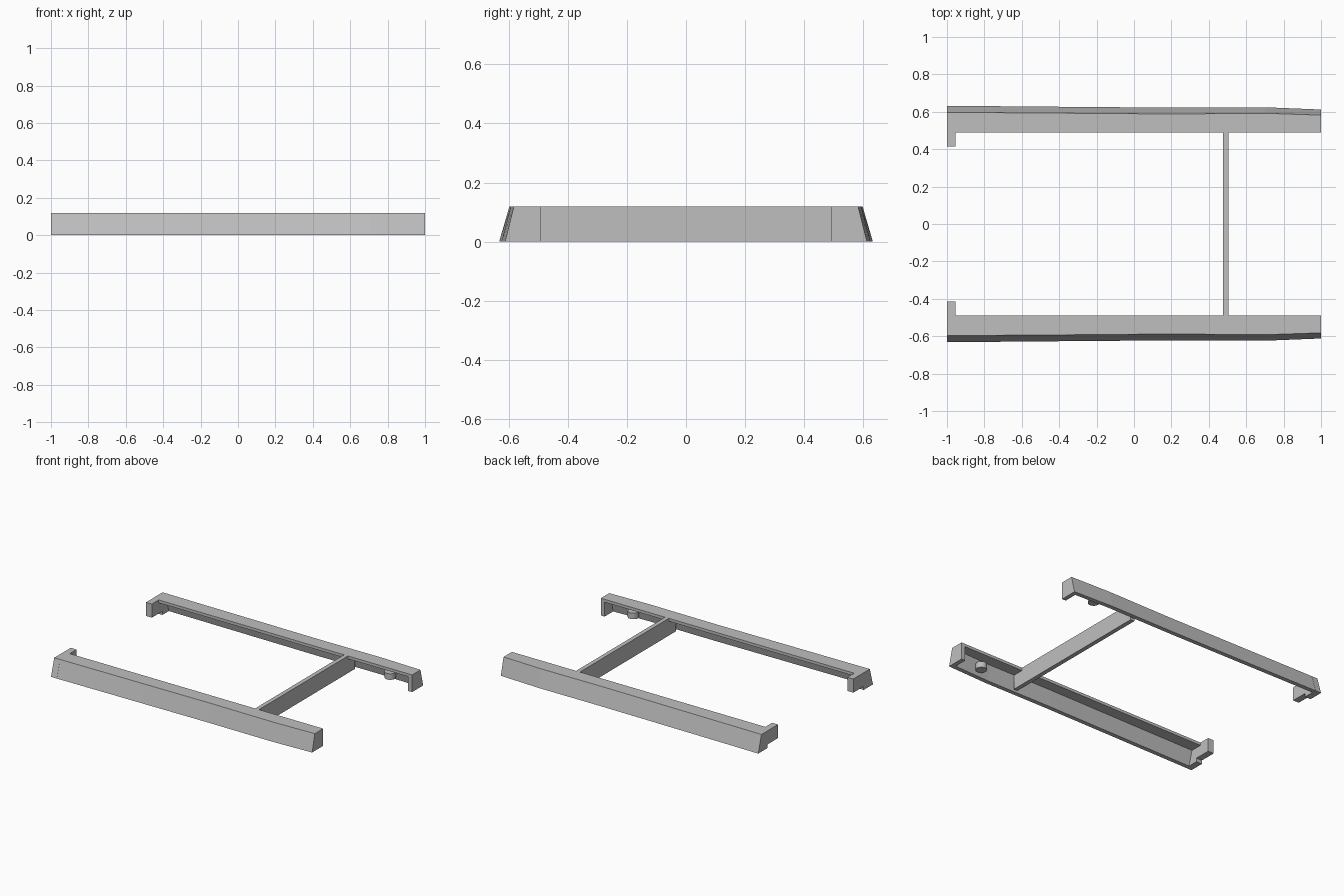
import bpy
import bmesh

cube = bpy.data.objects.get("Cube")
if cube:
    bpy.data.objects.remove(cube)

HEIGHT = 0.12
PLATE = 0.02      # thickness of the top shelf
WALL = 0.03       # thickness of the sloping outer wall
INNER = 0.49      # inner edge of the shelf

# Outer edge along the rail: x, top y, bottom y
STATIONS = [(-1, 0.597, 0.632), (-0.3, 0.592, 0.626), (0.2, 0.588, 0.622),
            (0.7, 0.592, 0.624), (1, 0.582, 0.612)]

grey = bpy.data.materials.new("light grey")
grey.use_nodes = True
colour = (0.52, 0.52, 0.52, 1)
grey.diffuse_color = colour
grey.node_tree.nodes["Principled BSDF"].inputs["Base Color"].default_value = colour


def loft(name, sections, side=1):
    """Skin matching closed sections, cap both ends, optionally mirror in y."""
    bm = bmesh.new()
    rings = [[bm.verts.new((x, y * side, z)) for x, y, z in s] for s in sections]
    n = len(rings[0])
    for a, b in zip(rings, rings[1:]):
        for i in range(n):
            j = (i + 1) % n
            bm.faces.new((a[i], a[j], b[j], b[i]))
    bm.faces.new(rings[0])
    bm.faces.new(rings[-1])
    bmesh.ops.recalc_face_normals(bm, faces=bm.faces)
    mesh = bpy.data.meshes.new(name)
    bm.to_mesh(mesh)
    bm.free()
    mesh.materials.append(grey)
    obj = bpy.data.objects.new(name, mesh)
    bpy.context.collection.objects.link(obj)
    return obj


def slab(name, x0, x1, profile, side=1):
    """Extrude a y-z profile from x0 to x1."""
    return loft(name, [[(x, y, z) for y, z in profile] for x in (x0, x1)], side)


def rail_section(x, top, bottom):
    slope = (bottom - top) / HEIGHT
    under = top - WALL + slope * PLATE
    return [(x, top, HEIGHT), (x, INNER, HEIGHT), (x, INNER, HEIGHT - PLATE),
            (x, under, HEIGHT - PLATE), (x, bottom - WALL, 0), (x, bottom, 0)]


for label, side in (("back", 1), ("front", -1)):
    # Angled rail: shelf and sloping outer wall
    loft(label + "_rail", [rail_section(*s) for s in STATIONS], side)

    # Plain end plate
    _, top, bottom = STATIONS[-1]
    slab(label + "_end_plate", 0.97, 1,
         [(top, HEIGHT), (INNER, HEIGHT), (INNER, 0), (bottom, 0)], side)

    # Opposite end plate with a raised inward tab
    _, top, bottom = STATIONS[0]
    slab(label + "_tab_plate", -1, -0.955,
         [(top, HEIGHT), (0.415, HEIGHT), (0.415, 0.025),
          (0.53, 0.025), (0.53, 0), (bottom, 0)], side)

    # Round peg on the inside of the wall
    bpy.ops.mesh.primitive_cylinder_add(
        vertices=20, radius=0.036, depth=0.042, location=(0.79, 0.548 * side, 0.045))
    peg = bpy.context.object
    peg.name = label + "_peg"
    peg.data.materials.append(grey)
    bpy.ops.object.shade_smooth_by_angle()

# Crossbar running from wall to wall under the shelves
slab("crossbar", 0.475, 0.505,
     [(-0.57, 0), (0.57, 0), (0.57, HEIGHT - PLATE), (INNER, HEIGHT - PLATE),
      (INNER, HEIGHT), (-INNER, HEIGHT), (-INNER, HEIGHT - PLATE),
      (-0.57, HEIGHT - PLATE)])
